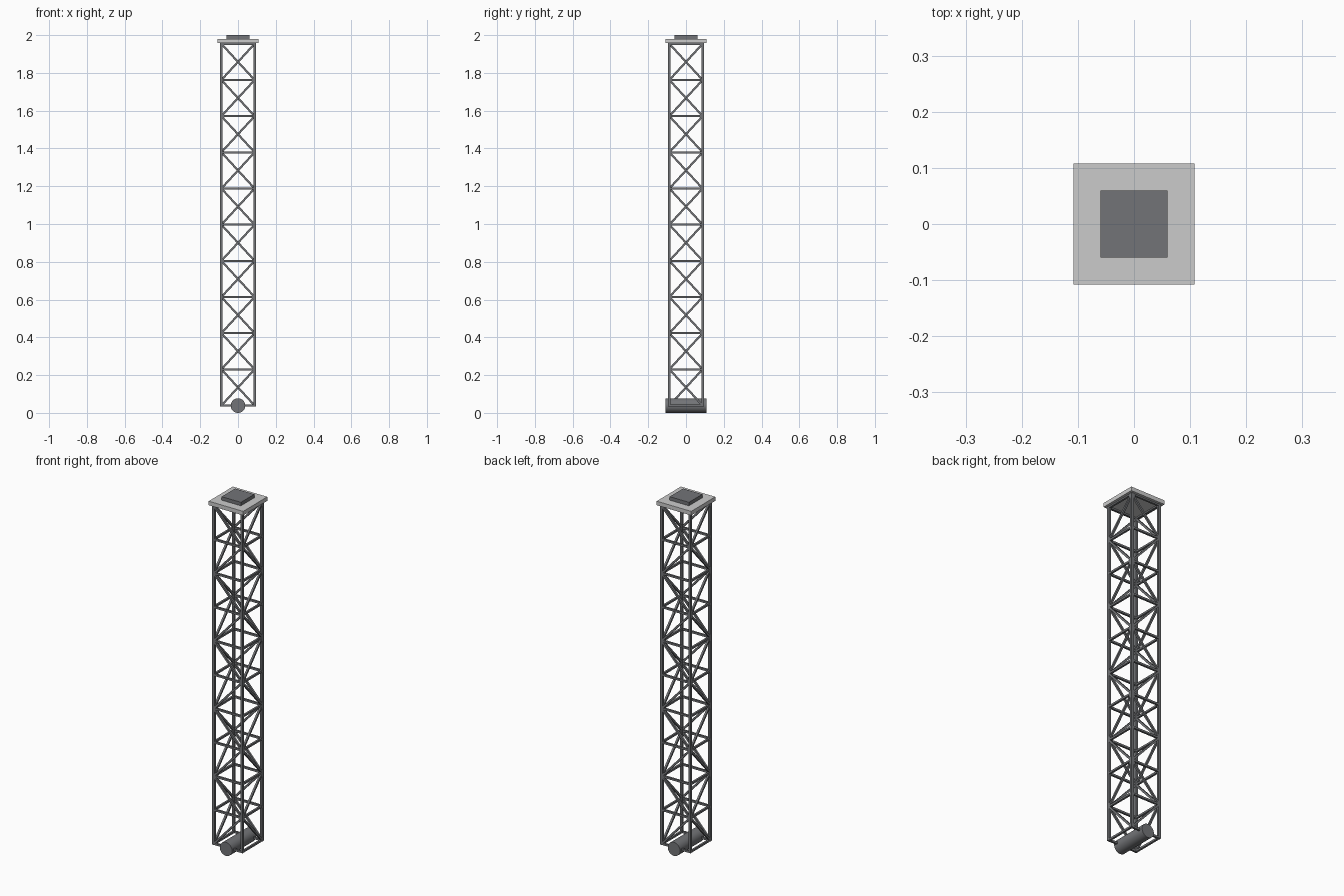
import bpy, math
from mathutils import Vector

if "Cube" in bpy.data.objects:
    bpy.data.objects.remove(bpy.data.objects["Cube"])

H = 0.088            # half spacing of the legs
Z0, Z1, BAYS = 0.039, 1.954, 10
STEP = (Z1 - Z0) / BAYS

dark = bpy.data.materials.new("dark_steel")
dark.diffuse_color = (0.17, 0.175, 0.185, 1)
dark.use_nodes = True
dark.node_tree.nodes["Principled BSDF"].inputs["Base Color"].default_value = dark.diffuse_color
light = bpy.data.materials.new("light_plate")
light.diffuse_color = (0.75, 0.75, 0.75, 1)
light.use_nodes = True
light.node_tree.nodes["Principled BSDF"].inputs["Base Color"].default_value = light.diffuse_color


def finish(name, mat):
    ob = bpy.context.object
    ob.name = name
    ob.data.materials.append(mat)
    return ob


def bar(name, a, b, w):
    """Square bar of width w from a to b."""
    a, b = Vector(a), Vector(b)
    d = b - a
    bpy.ops.mesh.primitive_cube_add(
        size=1, location=(a + b) / 2,
        rotation=d.to_track_quat('Z', 'Y').to_euler())
    bpy.context.object.scale = (w, w, d.length)
    bpy.ops.object.transform_apply(location=False, rotation=False)
    return finish(name, dark)


def box(name, half, z0, z1, mat):
    bpy.ops.mesh.primitive_cube_add(size=1, location=(0, 0, (z0 + z1) / 2))
    bpy.context.object.scale = (2 * half, 2 * half, z1 - z0)
    bpy.ops.object.transform_apply(location=False, rotation=False)
    return finish(name, mat)


corners = [(-H, -H), (H, -H), (H, H), (-H, H)]

# Corner legs
for x, y in corners:
    bar("leg", (x, y, Z0 - 0.005), (x, y, 1.958), 0.014)

# Horizontal rings and zigzag diagonals, one per face and bay
for i in range(4):
    p, q = corners[i], corners[(i + 1) % 4]
    for k in range(BAYS + 1):
        z = Z0 + k * STEP
        bar("ring_bar", (*p, z), (*q, z), 0.011)
        if k < BAYS:
            s, e = (p, q) if (k + i) % 2 == 0 else (q, p)
            bar("diagonal_brace", (*s, z), (*e, z + STEP), 0.011)

# Hinge barrel at the foot
bpy.ops.mesh.primitive_cylinder_add(
    vertices=32, radius=0.0385, depth=0.216, location=(0, 0, 0.0385),
    rotation=(math.pi / 2, 0, 0))
bpy.ops.object.shade_smooth_by_angle(angle=math.radians(40))
finish("hinge_barrel", dark)

# Top plate and mounting pad
box("top_plate", 0.108, 1.957, 1.98, light)
box("mounting_pad", 0.06, 1.98, 2.0, dark)
